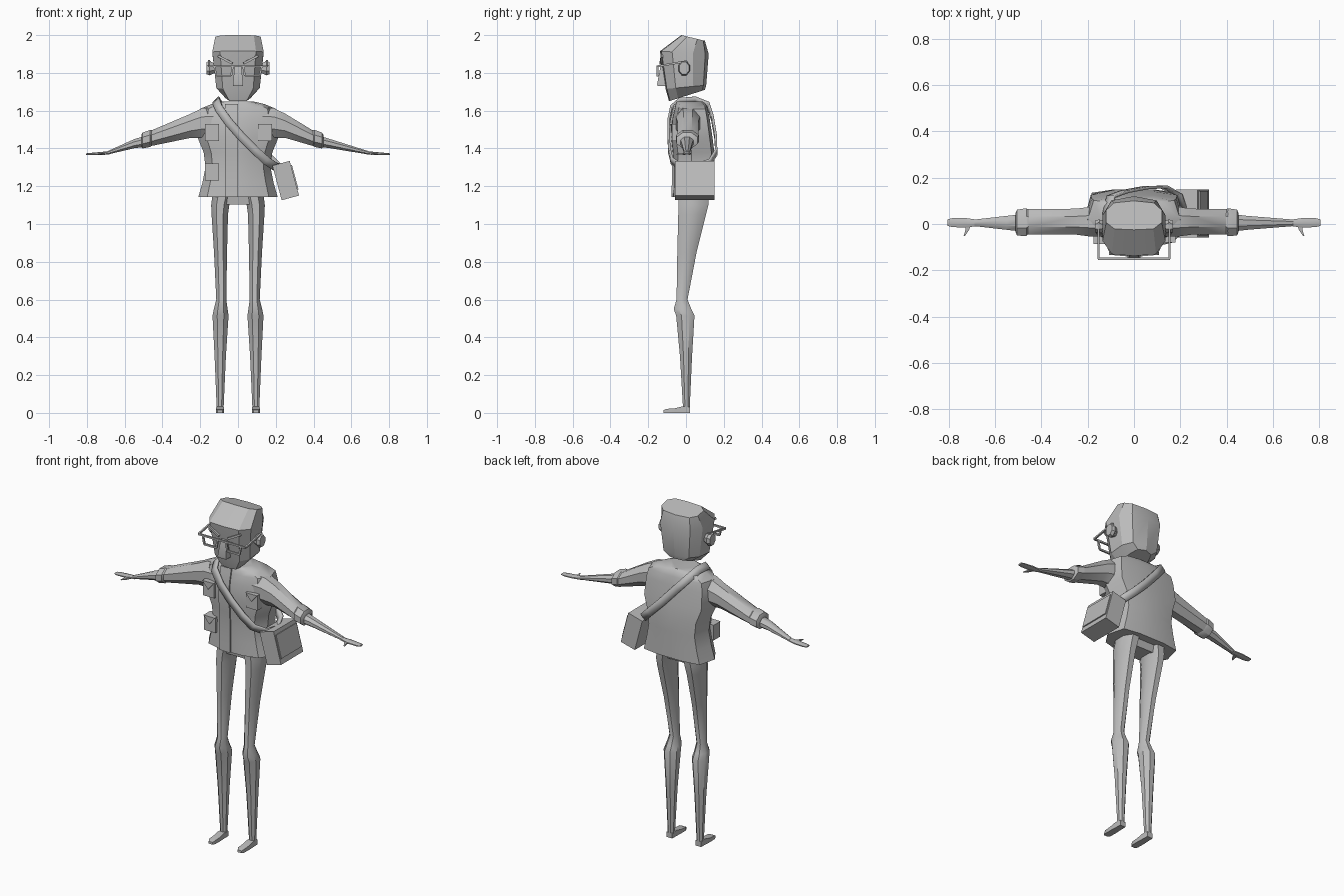
import bpy, bmesh, math
from mathutils import Vector, Matrix

if "Cube" in bpy.data.objects:
    bpy.data.objects.remove(bpy.data.objects["Cube"])

grey = bpy.data.materials.new("plain grey")
grey.diffuse_color = (0.5, 0.5, 0.5, 1)
grey.use_nodes = True
grey.node_tree.nodes["Principled BSDF"].inputs["Base Color"].default_value = grey.diffuse_color


def finish(name, bm, angle=35):
    bmesh.ops.recalc_face_normals(bm, faces=bm.faces)
    me = bpy.data.meshes.new(name)
    bm.to_mesh(me)
    bm.free()
    me.materials.append(grey)
    for p in me.polygons:
        p.use_smooth = True
    me.set_sharp_from_angle(angle=math.radians(angle))
    ob = bpy.data.objects.new(name, me)
    bpy.context.collection.objects.link(ob)
    return ob


def loft(name, rings, angle=35):
    """Skin a list of equal point rings and cap both ends."""
    bm = bmesh.new()
    vs = [[bm.verts.new(p) for p in r] for r in rings]
    n = len(vs[0])
    for a, b in zip(vs, vs[1:]):
        for i in range(n):
            bm.faces.new((a[i], a[(i + 1) % n], b[(i + 1) % n], b[i]))
    bm.faces.new(vs[0])
    bm.faces.new(vs[-1])
    return finish(name, bm, angle)


def box(name, lo, hi, rot=None):
    lo, hi = Vector(lo), Vector(hi)
    c, s = (lo + hi) / 2, hi - lo
    m = Matrix.Translation(c) @ (rot or Matrix()) @ Matrix.Diagonal((*s, 1))
    bm = bmesh.new()
    bmesh.ops.create_cube(bm, size=1, matrix=m)
    return finish(name, bm)


def bar(name, a, b, r=0.005):
    """Thin square rod between two points."""
    a, b = Vector(a), Vector(b)
    d = b - a
    m = Matrix.Translation((a + b) / 2) @ d.to_track_quat('Z', 'Y').to_matrix().to_4x4()
    bm = bmesh.new()
    bmesh.ops.create_cube(bm, size=1, matrix=m @ Matrix.Diagonal((2 * r, 2 * r, d.length, 1)))
    return finish(name, bm)


def oval(n=8):
    k = 1 / math.cos(math.pi / n)
    return [(k * math.cos(2 * math.pi * (i + .5) / n), k * math.sin(2 * math.pi * (i + .5) / n))
            for i in range(n)]


def mirrored(half):
    """Right half of a ring, from front centre to back centre, made whole."""
    return half + [(-x, t) for x, t in half[-2:0:-1]]


# Jacket body: z, half width, front y, back y
section = mirrored([(0, 0), (.35, .01), (.78, .12), (1, .45), (.87, .93), (.4, 1), (0, 1)])
body = [(1.142, .21, -.068, .15), (1.22, .188, -.066, .15), (1.30, .172, -.066, .15),
        (1.38, .182, -.07, .15), (1.46, .215, -.078, .14), (1.56, .21, -.072, .125),
        (1.61, .20, -.06, .115), (1.635, .14, -.055, .105), (1.648, .085, -.05, .09)]
loft("jacket", [[(x * w, f + t * (b - f), z) for x, t in section] for z, w, f, b in body])

# Jacket front edge
loft("front_placket", [[(-.07, f - .006, z), (0, f - .009, z), (0, f + .01, z), (-.07, f + .01, z)]
                       for z, w, f, b in body[:-1]])

# Head: half width, front y, back y, front z, back z
skull = mirrored([(0, 0), (.7, .03), (1, .25), (1, .68), (.72, .93), (0, 1)])
head = [(.065, -.09, .10, 1.65, 1.71), (.115, -.108, .107, 1.715, 1.735),
        (.136, -.138, .12, 1.915, 1.90), (.12, -.025, .10, 2.0, 1.97)]
loft("head", [[(x * w, f + t * (b - f), zf + t * (zb - zf)) for x, t in skull]
              for w, f, b, zf, zb in head], 20)

# Nose wedge
loft("nose", [[(-h, y, z), (h, y, z), (h, -.09, z), (-h, -.09, z)]
              for z, h, y in ((1.73, .027, -.15), (1.74, .027, -.153), (1.835, .018, -.135))])

# Spectacles, ears and brows
for s, side in ((-1, "right"), (1, "left")):
    gy = -.15
    corners = [(s * .028, gy, 1.835), (s * .125, gy, 1.835), (s * .115, gy, 1.785), (s * .036, gy, 1.785)]
    for i in range(4):
        bar(side + "_lens_rim", corners[i], corners[(i + 1) % 4])
    bar(side + "_hinge", corners[1], (s * .155, gy, 1.835))
    bar(side + "_temple", (s * .153, gy, 1.835), (s * .153, .005, 1.862))
    bar(side + "_temple_tip", (s * .153, .0, 1.862), (s * .148, .008, 1.80))
    bar(side + "_brow", (s * .03, -.134, 1.85), (s * .105, -.127, 1.89), .006)
    loft(side + "_ear", [[(s * x, -.01 + r * .03 * c, 1.825 + r * .038 * d) for c, d in oval()]
                         for x, r in ((.12, .6), (.15, 1), (.168, .85))])
bar("glasses_bridge", (-.03, -.15, 1.835), (.03, -.15, 1.835))

# Arms: x, centre z, half height, centre y, half depth; sleeves end at different lengths
for s, cuff, tip in ((-1, .50, .805), (1, .44, .805)):
    side = "right" if s < 0 else "left"

    def tube(name, rows):
        loft(name, [[(s * x, yc + hy * c, zc + hz * d) for c, d in oval()]
                    for x, zc, hz, yc, hy in rows])
    tube(side + "_sleeve", [(.12, 1.535, .085, .01, .065), (.19, 1.535, .078, .01, .064),
                            (.25, 1.52, .064, .01, .056), (cuff - .05, 1.457, .042, .01, .055),
                            (cuff, 1.442, .036, .01, .05)])
    tube(side + "_cuff", [(cuff - .045, 1.456, .04, .01, .05), (cuff - .035, 1.453, .045, .008, .06),
                          (cuff + .005, 1.442, .042, .006, .056), (cuff + .012, 1.44, .032, .006, .04)])
    tube(side + "_forearm", [(cuff - .02, 1.44, .03, .005, .038), (cuff + .05, 1.425, .024, .005, .03),
                             (.69, 1.377, .009, .005, .014)])
    tube(side + "_hand", [(.68, 1.377, .009, .005, .014), (.73, 1.373, .008, .005, .021),
                          (tip - .02, 1.37, .006, .006, .019), (tip, 1.37, .004, .006, .014)])
    # Thumb
    loft(side + "_thumb", [[(s * (x + r * c), y, 1.37 + .5 * r * d) for c, d in oval(4)]
                           for x, y, r in ((.715, 0, .012), (.72, -.025, .008), (.733, -.052, .003))])

# Trousers: z, inner x, outer x, front y, back y
leg = [(1.2, .02, .13, -.04, .125), (1.10, .046, .142, -.04, .118), (1.05, .053, .14, -.041, .106),
       (.85, .058, .127, -.046, .056), (.6, .062, .115, -.05, .008), (.55, .055, .128, -.065, .028),
       (.515, .05, .135, -.052, .045), (.3, .064, .124, -.032, .032), (.03, .076, .113, -.016, .02),
       (.005, .078, .112, -.016, .02)]
for s, side in ((-1, "right"), (1, "left")):
    loft(side + "_leg", [[(s * ((a + b) / 2 + (b - a) / 2 * c), (f + k) / 2 + (k - f) / 2 * d, z)
                          for c, d in oval()] for z, a, b, f, k in leg], 40)
    # Slim shoe
    loft(side + "_shoe", [[(s * (.095 + h * x), y, z) for x, z in ((-1, 0), (1, 0), (1, t), (-1, t))]
                          for y, h, t in ((.02, .018, .03), (-.02, .019, .034), (-.06, .021, .024),
                                          (-.105, .02, .021), (-.12, .013, .014))])
loft("hips", [[(x, y, z) for x, y in ((-.1, f), (.1, f), (.1, b), (-.1, b))]
              for z, f, b in ((1.102, -.02, .09), (1.2, -.035, .12))])

# Patch pockets with flaps
for name, x0, x1, z0, z1, y in (("chest_pocket_right", -.175, -.1, 1.44, 1.53, -.072),
                                ("hip_pocket_right", -.175, -.1, 1.23, 1.32, -.06),
                                ("chest_pocket_left", .105, .18, 1.44, 1.53, -.066)):
    box(name, (x0, y - .008, z0), (x1, y + .05, z1))
    loft(name + "_flap", [[(x0, yy, z1), (x1, yy, z1), ((x0 + x1) / 2, yy, z1 - .045)]
                          for yy in (y - .014, y)])

# Shoulder bag, leaning outward, with flap
lean = Matrix.Rotation(math.radians(15), 4, 'Y').inverted()
box("bag", (.205, -.058, 1.135), (.30, .15, 1.325), lean)
box("bag_flap", (.297, -.05, 1.18), (.303, .142, 1.315), lean)

# Bag strap looped over the shoulder
path = [(.215, .04, 1.30), (.195, -.03, 1.305), (.15, -.075, 1.335), (.09, -.088, 1.39),
        (.02, -.092, 1.46), (-.05, -.092, 1.54), (-.10, -.078, 1.61), (-.115, -.035, 1.648),
        (-.115, .05, 1.655), (-.10, .118, 1.628), (-.04, .14, 1.56), (.05, .157, 1.46),
        (.13, .16, 1.38), (.19, .125, 1.325), (.215, .05, 1.30)]
bm = bmesh.new()
wide = Vector((.016, 0, .016))
rows = [(bm.verts.new(Vector(p) - wide), bm.verts.new(Vector(p) + wide)) for p in path]
for a, b in zip(rows, rows[1:]):
    bm.faces.new((a[0], a[1], b[1], b[0]))
strap = finish("bag_strap", bm)
mod = strap.modifiers.new("thickness", 'SOLIDIFY')
mod.thickness = .012
mod.offset = 0
